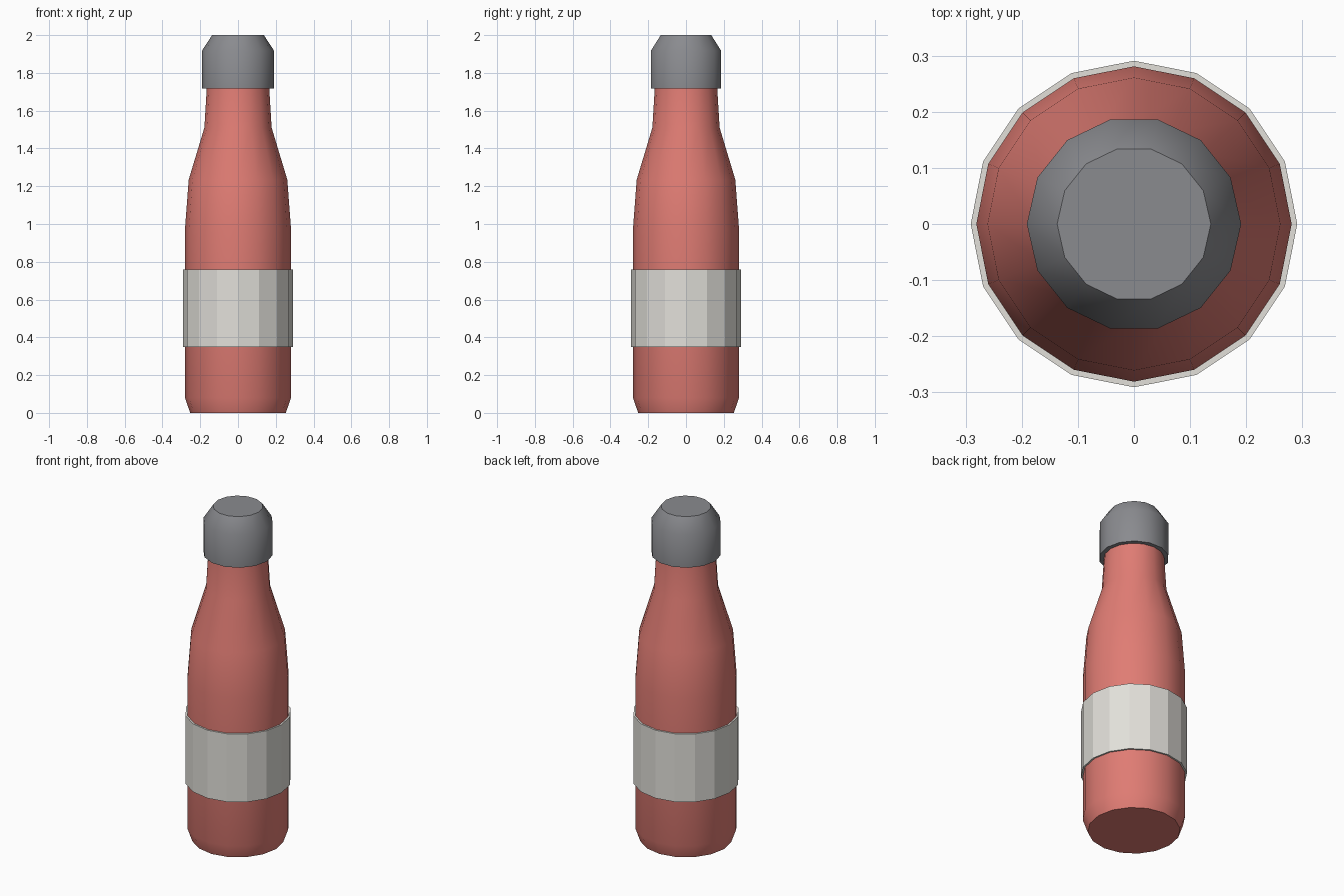
import bpy
import bmesh
import math

default = bpy.data.objects.get("Cube")
if default:
    bpy.data.objects.remove(default, do_unlink=True)


def make_material(name, rgb):
    mat = bpy.data.materials.new(name)
    mat.use_nodes = True
    mat.diffuse_color = (*rgb, 1)
    bsdf = next(n for n in mat.node_tree.nodes if n.type == 'BSDF_PRINCIPLED')
    bsdf.inputs["Base Color"].default_value = (*rgb, 1)
    return mat


def lathe(name, profile, sides, mat, closed=False, smooth=True):
    """Spin (radius, height) points about z; cap the ends or close the loop."""
    bm = bmesh.new()
    rings = []
    for r, z in profile:
        angles = [math.tau * i / sides for i in range(sides)]
        rings.append([bm.verts.new((r * math.cos(a), r * math.sin(a), z)) for a in angles])
    pairs = list(zip(rings, rings[1:]))
    if closed:
        pairs.append((rings[-1], rings[0]))
    else:
        bm.faces.new(rings[0][::-1])
        bm.faces.new(rings[-1])
    for low, high in pairs:
        for i in range(sides):
            j = (i + 1) % sides
            bm.faces.new((low[i], low[j], high[j], high[i]))
    bmesh.ops.recalc_face_normals(bm, faces=bm.faces)
    mesh = bpy.data.meshes.new(name)
    bm.to_mesh(mesh)
    bm.free()
    mesh.materials.append(mat)
    obj = bpy.data.objects.new(name, mesh)
    bpy.context.collection.objects.link(obj)
    if smooth:
        bpy.ops.object.select_all(action='DESELECT')
        obj.select_set(True)
        bpy.context.view_layer.objects.active = obj
        bpy.ops.object.shade_smooth_by_angle(angle=math.radians(40))
    return obj


red = make_material("coral red", (0.745, 0.202, 0.174))
grey = make_material("dark grey", (0.254, 0.258, 0.275))
cream = make_material("pale cream", (0.76, 0.745, 0.70))

# Bottle body with chamfered foot, sloping shoulder and neck
lathe("bottle_body", [(0.253, 0), (0.281, 0.08), (0.281, 0.97), (0.261, 1.235),
                      (0.178, 1.51), (0.163, 1.76)], 16, red)

# Screw cap with a bevelled top
lathe("bottle_cap", [(0.191, 1.717), (0.191, 1.917), (0.137, 2)], 14, grey)

# Faceted label sleeve around the lower body
lathe("label_band", [(0.291, 0.35), (0.291, 0.76), (0.27, 0.76), (0.27, 0.35)],
      16, cream, closed=True, smooth=False)
